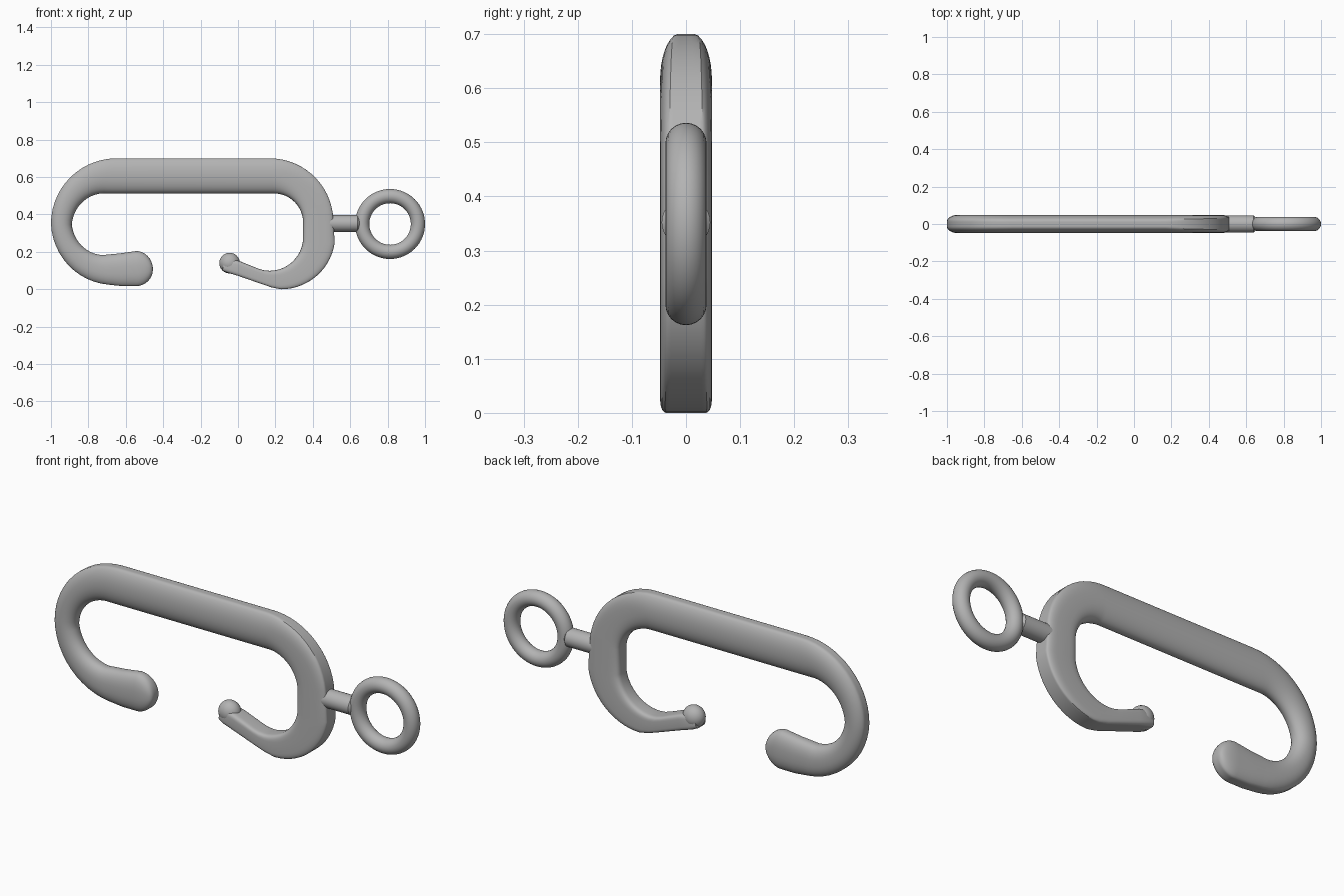
import bpy, bmesh, math
from mathutils import Vector

cube = bpy.data.objects.get("Cube")
if cube:
    bpy.data.objects.remove(cube)

grey = bpy.data.materials.new("plain grey")
grey.use_nodes = True
COLOUR = (0.45, 0.45, 0.45, 1)
grey.diffuse_color = COLOUR
grey.node_tree.nodes["Principled BSDF"].inputs["Base Color"].default_value = COLOUR

DEPTH = 0.048
SIDES = 40


def finish(obj, name):
    obj.name = name
    obj.data.materials.append(grey)
    bpy.ops.object.select_all(action="DESELECT")
    obj.select_set(True)
    bpy.context.view_layer.objects.active = obj
    bpy.ops.object.shade_smooth_by_angle(angle=math.radians(35))
    return obj


def polar(centre, radius, degrees):
    a = math.radians(degrees)
    return centre[0] + radius * math.cos(a), centre[1] + radius * math.sin(a)


def bend(outer, outer_r, inner, inner_r, start, end, steps, n0, n1):
    """Stations around a bend: outer x z, inner x z, half depth, squareness."""
    rows = []
    for i in range(steps + 1):
        f = i / steps
        a = start + (end - start) * f
        rows.append((*polar(outer, outer_r, a), *polar(inner, inner_r, a),
                     DEPTH, n0 + (n1 - n0) * f))
    return rows


def section(bm, row):
    """Rounded section with a narrow flat along the outer edge."""
    ox, oz, ix, iz, depth, n = row
    verts = []
    for i in range(SIDES):
        t = math.tau * i / SIDES
        c, s = math.cos(t), math.sin(t)
        u = math.copysign(abs(c) ** (2 / n), c)
        v = math.copysign(abs(s) ** (2 / n), s)
        u = min(1, u * 1.08)
        f = (u + 1) / 2
        verts.append(bm.verts.new((ix + (ox - ix) * f, depth * v, iz + (oz - iz) * f)))
    return verts


def sweep(name, rows):
    bm = bmesh.new()
    loops = [section(bm, r) for r in rows]
    for a, b in zip(loops, loops[1:]):
        for i in range(SIDES):
            j = (i + 1) % SIDES
            bm.faces.new((a[i], a[j], b[j], b[i]))
    bm.faces.new(loops[0])
    bm.faces.new(loops[-1])
    bmesh.ops.recalc_face_normals(bm, faces=bm.faces)
    mesh = bpy.data.meshes.new(name)
    bm.to_mesh(mesh)
    bm.free()
    obj = bpy.data.objects.new(name, mesh)
    bpy.context.collection.objects.link(obj)
    return finish(obj, name)


# Hook body: short arm, right bends, top bar, left bend, blunt tail
rows = [
    (-0.085, 0.1, -0.07, 0.15, DEPTH * 0.8, 3),
    (-0.06, 0.09, -0.03, 0.16, DEPTH * 0.95, 4),
    (0, 0.072, 0.01, 0.147, DEPTH, 4.5),
    (0.13, 0.027, 0.11, 0.107, DEPTH, 5),
    (0.18, 0.01, 0.14, 0.098, DEPTH, 5),
]
rows += bend((0.23, 0.29), 0.29, (0.17, 0.28), 0.185, -90, -8, 14, 5, 4)
rows += bend((0.17, 0.36), 0.34, (0.19, 0.355), 0.165, 8, 90, 14, 4, 2.1)
rows += bend((-0.65, 0.35), 0.35, (-0.7, 0.345), 0.175, 90, 180, 14, 2.1, 2.1)
rows[-1] = (-1, 0.35, -0.893, 0.345, DEPTH, 2.1)
# the inner edge of the left bend widens to a slightly larger loop
for i in range(1, 15):
    a = 90 + i * 90 / 14
    p = polar((-0.7, 0.345), 0.175 + 0.018 * i / 14, a)
    k = len(rows) - 15 + i
    rows[k] = (*rows[k][:2], *p, DEPTH, 2.1)
for i in range(1, 13):
    f = i / 12
    a = 180 + 82 * f
    ox, oz = polar((-0.65, 0.35), 0.35 - 0.022 * f, a)
    rows.append((ox, oz, *polar((-0.7, 0.35), 0.193 - 0.018 * f, a), DEPTH, 2.1 + 0.3 * f))
rows.append((-0.62, 0.017, -0.63, 0.185, DEPTH, 2.4))
tip, tip_r = (-0.545, 0.107), 0.09
for i in range(13):
    a = 86 * i / 12
    w = math.cos(math.radians(a))
    x = tip[0] + tip_r * math.sin(math.radians(a))
    rows.append((x, tip[1] - tip_r * w, x, tip[1] + tip_r * w, DEPTH * w ** 0.45, 2.4))
sweep("hook_body", rows)

# Rounded knob on the short arm
bpy.ops.mesh.primitive_uv_sphere_add(segments=32, ring_count=20, radius=0.055,
                                     location=(-0.045, 0, 0.14))
knob = bpy.context.object
knob.scale.y = DEPTH / 0.055
finish(knob, "arm_knob")

# Shaft with a tapered end reaching into the ring
for name, r1, r2, x0, x1 in (("ring_shaft", 0.045, 0.045, 0.44, 0.64),
                             ("shaft_taper", 0.045, 0.015, 0.64, 0.668)):
    bpy.ops.mesh.primitive_cone_add(vertices=32, radius1=r1, radius2=r2, depth=x1 - x0,
                                    location=((x0 + x1) / 2, 0, 0.352),
                                    rotation=(0, math.pi / 2, 0))
    finish(bpy.context.object, name)

# End ring
bpy.ops.mesh.primitive_torus_add(major_radius=0.149, minor_radius=0.038,
                                 major_segments=64, minor_segments=24,
                                 location=(0.813, 0, 0.349),
                                 rotation=(math.pi / 2, 0, 0))
finish(bpy.context.object, "end_ring")
